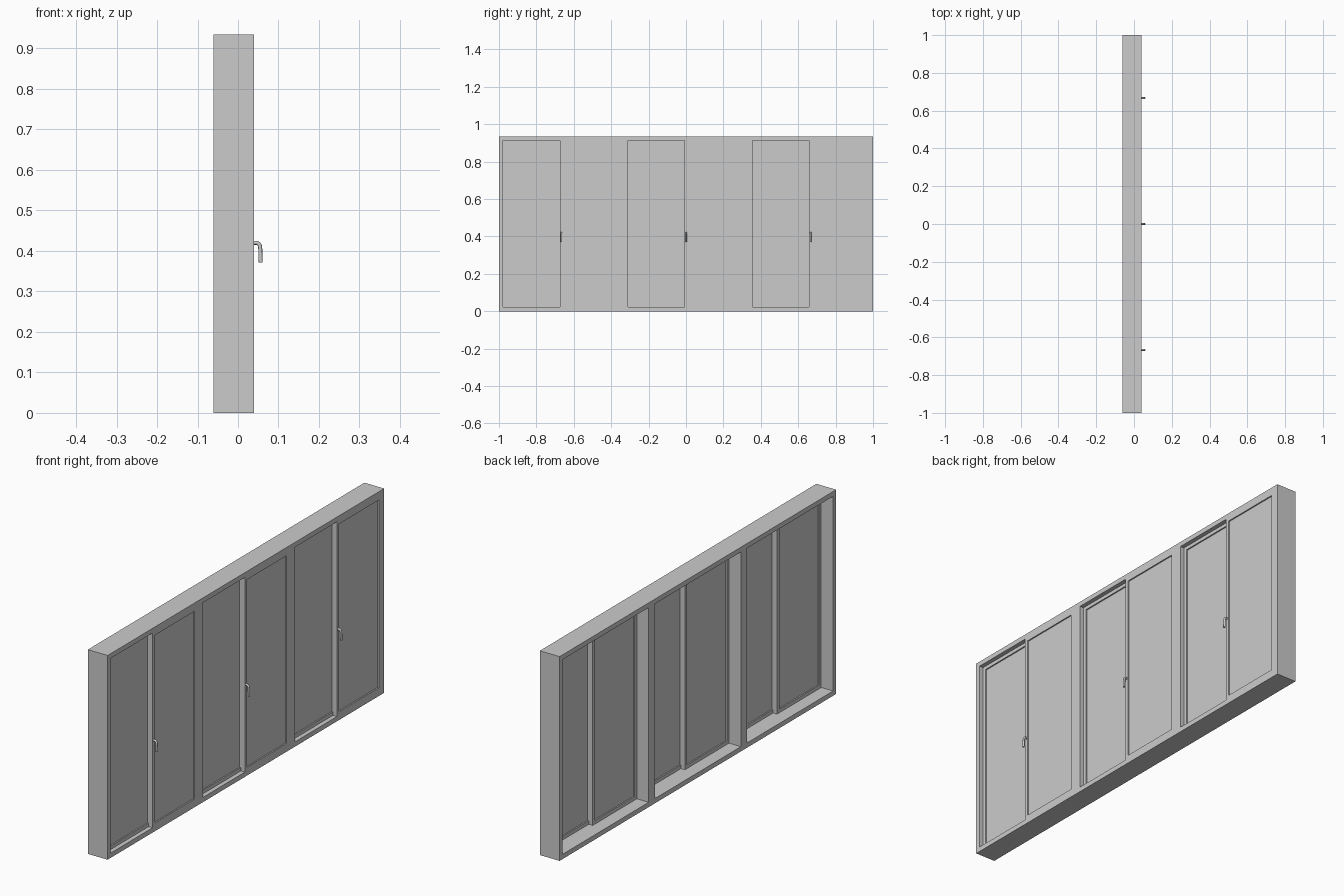
import bpy
import bmesh

cube = bpy.data.objects.get("Cube")
if cube:
    bpy.data.objects.remove(cube, do_unlink=True)

GREY = (0.6, 0.6, 0.6, 1.0)
grey = bpy.data.materials.new("light_grey")
grey.use_nodes = True
grey.diffuse_color = GREY
grey.node_tree.nodes["Principled BSDF"].inputs["Base Color"].default_value = GREY

BACK, FRONT = -0.06, 0.04      # frame depth range
HEIGHT = 0.935
BAY = 2 / 3                    # width of one window unit
RIM = 0.022                    # outer frame width
STILE = 0.016                  # sash frame width
SASH = 0.02                    # sash thickness


def panel(name, ys, zs, x0, x1, is_open=lambda i, j: False):
    """Upright slab in the y-z plane made of grid cells, leaving open cells out."""
    bm = bmesh.new()
    grid = [[bm.verts.new((0, y, z)) for z in zs] for y in ys]
    for i in range(len(ys) - 1):
        for j in range(len(zs) - 1):
            if not is_open(i, j):
                bm.faces.new((grid[i][j], grid[i + 1][j],
                              grid[i + 1][j + 1], grid[i][j + 1]))
    mesh = bpy.data.meshes.new(name)
    bm.to_mesh(mesh)
    bm.free()
    mesh.materials.append(grey)
    obj = bpy.data.objects.new(name, mesh)
    obj.location.x = (x0 + x1) / 2
    bpy.context.collection.objects.link(obj)
    thick = obj.modifiers.new("thickness", "SOLIDIFY")
    thick.thickness = x1 - x0
    thick.offset = 0
    return obj


def sash(name, y0, y1, x0):
    """Thin sash frame with a slightly recessed pane."""
    z0, z1 = RIM, HEIGHT - RIM
    ys = (y0, y0 + STILE, y1 - STILE, y1)
    zs = (z0, z0 + STILE, z1 - STILE, z1)
    panel(name + "_frame", ys, zs, x0, x0 + SASH, lambda i, j: i == 1 and j == 1)
    panel(name + "_pane", ys[1:3], zs[1:3], x0 + 0.006, x0 + SASH - 0.006)


def handle(name, y):
    """Bent lever handle that drops down from its stem."""
    curve = bpy.data.curves.new(name, "CURVE")
    curve.dimensions = "3D"
    curve.bevel_depth = 0.005
    curve.bevel_resolution = 2
    curve.use_fill_caps = True
    path = [(0.038, 0.42), (0.047, 0.42), (0.051, 0.418),
            (0.054, 0.413), (0.055, 0.405), (0.056, 0.371)]
    spline = curve.splines.new("POLY")
    spline.points.add(len(path) - 1)
    for point, (x, z) in zip(spline.points, path):
        point.co = (x, y, z, 1)
    curve.materials.append(grey)
    obj = bpy.data.objects.new(name, curve)
    bpy.context.collection.objects.link(obj)


# Outer frame: three openings between rails and mullions
centres = [-BAY, 0, BAY]
half = BAY / 2 - RIM
edges = [-1] + [c + s * half for c in centres for s in (-1, 1)] + [1]
panel("outer_frame", edges, (0, RIM, HEIGHT - RIM, HEIGHT), BACK, FRONT,
      lambda i, j: i % 2 == 1 and j == 1)

# Two overlapping sliding sashes and a handle in every opening
for n, c in enumerate(centres, 1):
    sash(f"inner_sash_{n}", c - half, c + STILE / 2, FRONT - 2 * SASH)
    sash(f"outer_sash_{n}", c - STILE / 2, c + half, FRONT - SASH)
    handle(f"handle_{n}", c)
